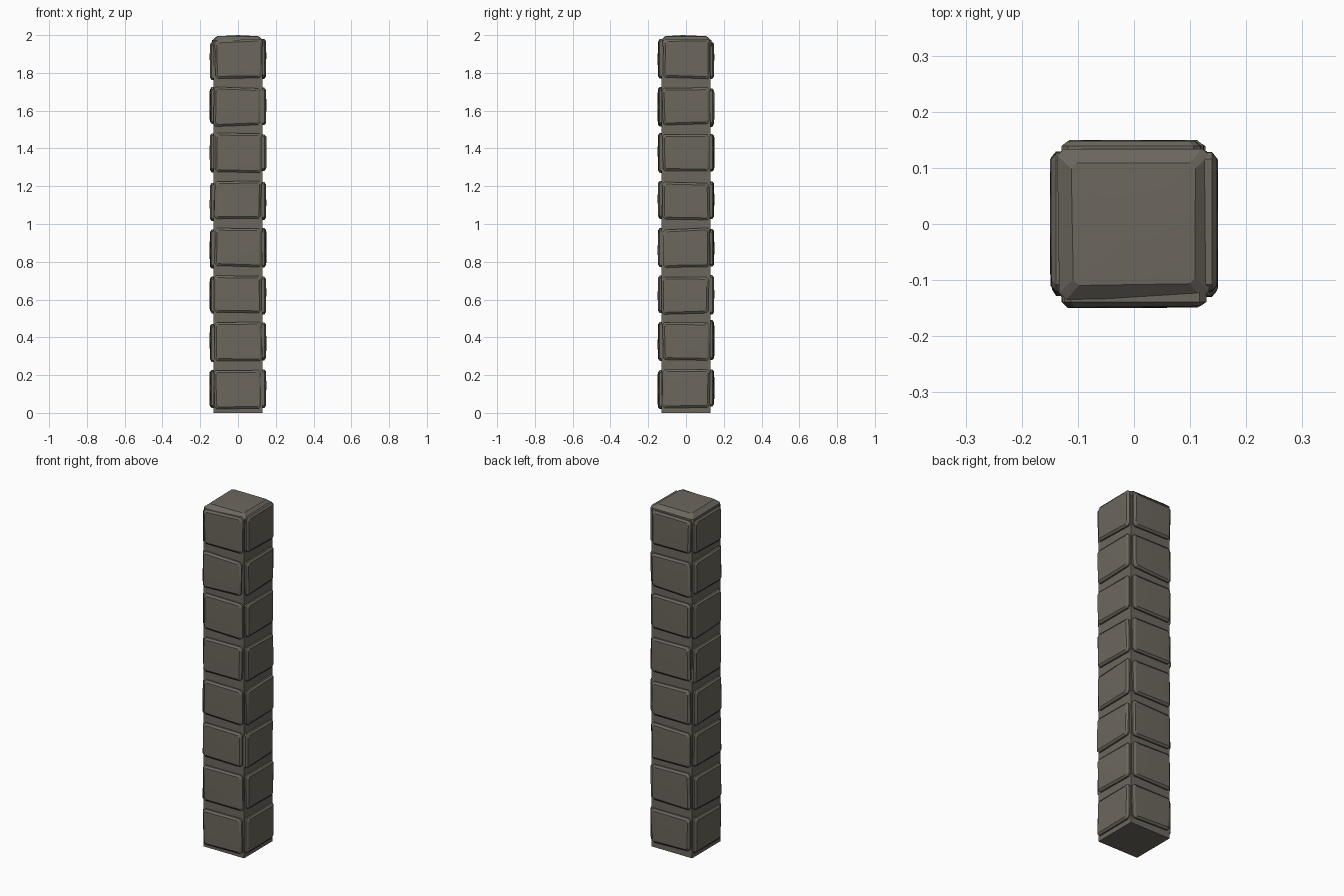
import bpy, bmesh, math, random
from mathutils import Matrix, Vector

random.seed(7)
cube = bpy.data.objects.get("Cube")
if cube:
    bpy.data.objects.remove(cube, do_unlink=True)

stone_mat = bpy.data.materials.new("warm_grey_stone")
stone_mat.use_nodes = True
colour = (0.15, 0.136, 0.11, 1)
stone_mat.diffuse_color = colour
bsdf = stone_mat.node_tree.nodes["Principled BSDF"]
bsdf.inputs["Base Color"].default_value = colour
bsdf.inputs["Roughness"].default_value = 0.9

CORE = 0.13


def finish(name, bm, angle=30):
    bmesh.ops.recalc_face_normals(bm, faces=bm.faces)
    mesh = bpy.data.meshes.new(name)
    bm.to_mesh(mesh)
    bm.free()
    obj = bpy.data.objects.new(name, mesh)
    bpy.context.collection.objects.link(obj)
    mesh.materials.append(stone_mat)
    bpy.ops.object.select_all(action="DESELECT")
    obj.select_set(True)
    bpy.context.view_layer.objects.active = obj
    bpy.ops.object.shade_smooth_by_angle(angle=math.radians(angle))
    return obj


def jitter(amount):
    return random.uniform(-amount, amount)


def ring(bm, corners, depth, cut, tilt):
    """Rectangle with clipped corners at a given depth along -y."""
    verts = []
    for i, corner in enumerate(corners):
        for other in (corners[i - 1], corners[(i + 1) % 4]):
            p = corner + (other - corner).normalized() * cut
            verts.append(bm.verts.new((p.x, -depth - tilt * p.x, p.y)))
    return verts


def stone(name, half_w, half_h, depth, rim, place, skew=0.007):
    """Worn block: straight sides, a chamfered rim and a slightly domed face."""
    bm = bmesh.new()
    corners = [Vector((sx * half_w + jitter(skew * 0.5), sz * half_h + jitter(skew)))
               for sx, sz in ((-1, -1), (1, -1), (1, 1), (-1, 1))]
    middle = sum(corners, Vector((0, 0))) / 4
    inner = [c - Vector((math.copysign(rim, c.x - middle.x),
                         math.copysign(rim, c.y - middle.y))) for c in corners]
    tilt = jitter(0.02)
    rings = [ring(bm, corners, -0.01, 0.012, 0),
             ring(bm, corners, depth * 0.45, 0.012, 0),
             ring(bm, inner, depth * 0.88, 0.010, tilt)]
    for low, high in zip(rings, rings[1:]):
        for i in range(8):
            j = (i + 1) % 8
            bm.faces.new((low[i], low[j], high[j], high[i]))
    bm.faces.new(rings[0])
    peak = bm.verts.new((middle.x + jitter(0.03), -depth, middle.y + jitter(0.03)))
    for i in range(8):
        bm.faces.new((rings[2][i], rings[2][(i + 1) % 8], peak))
    bm.transform(place)
    return finish(name, bm, 22)


# Mortar core
bm = bmesh.new()
bmesh.ops.create_cube(bm, size=1)
bm.transform(Matrix.Translation((0, 0, 0.975)) @ Matrix.Diagonal((2 * CORE, 2 * CORE, 1.95, 1)))
finish("pillar_core", bm)

# Eight courses of facing stones on each side
for side, side_name in enumerate(("front", "left", "back", "right")):
    turn = Matrix.Rotation(side * math.pi / 2, 4, "Z")
    for course in range(8):
        z = 0.13 + course * 0.2486
        place = turn @ Matrix.Translation((jitter(0.003), -CORE, z + jitter(0.006)))
        stone(f"{side_name}_stone_{course + 1}", 0.124, 0.1, 0.02, 0.011, place)

# Cap stone, lying face up
face_up = Matrix.Translation((0, 0, 1.95)) @ Matrix.Rotation(-math.pi / 2, 4, "X")
stone("cap_stone", 0.135, 0.135, 0.05, 0.025, face_up, 0.004)
